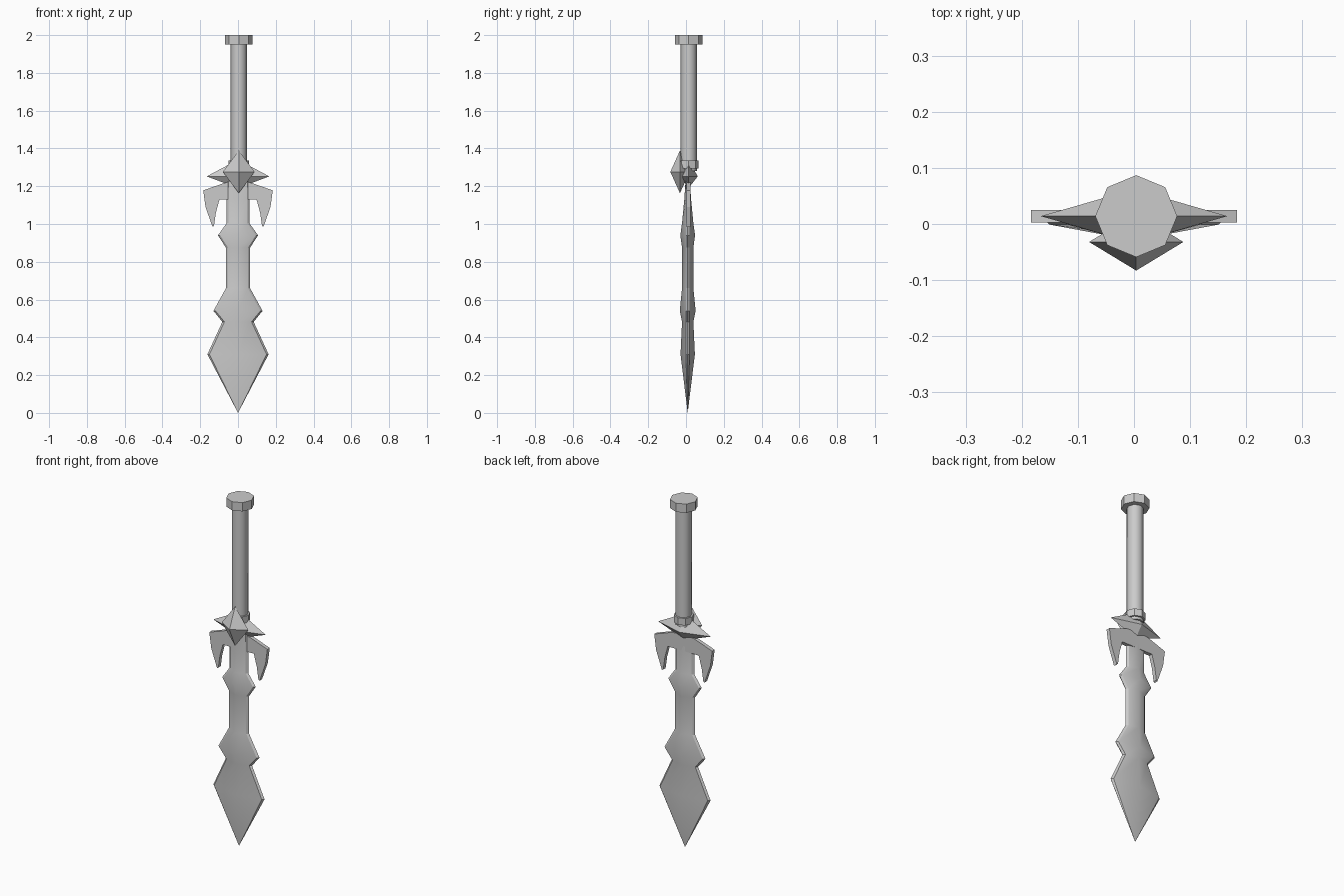
import bpy, bmesh, math

if "Cube" in bpy.data.objects:
    bpy.data.objects.remove(bpy.data.objects["Cube"])

CX, CY = 0.004, 0.014          # axis of the hilt parts


def new_object(name, bm):
    bmesh.ops.recalc_face_normals(bm, faces=bm.faces)
    me = bpy.data.meshes.new(name)
    bm.to_mesh(me)
    bm.free()
    ob = bpy.data.objects.new(name, me)
    bpy.context.collection.objects.link(ob)
    return ob


def octagon_rod(name, r, z0, z1, smooth=False):
    bpy.ops.mesh.primitive_cylinder_add(vertices=8, radius=r, depth=z1 - z0,
                                        location=(CX, CY, (z0 + z1) / 2))
    ob = bpy.context.object
    ob.name = name
    if smooth:
        bpy.ops.object.shade_smooth_by_angle(angle=math.radians(50))


def bipyramid(name, x, y, z, cx, cy, cz, top, bottom):
    bm = bmesh.new()
    belt = [bm.verts.new((cx + a * x, cy + b * y, cz))
            for a, b in ((1, 0), (0, 1), (-1, 0), (0, -1))]
    for tip_z in (top, bottom):
        tip = bm.verts.new((cx, cy, tip_z))
        for i in range(4):
            bm.faces.new((belt[i], belt[(i + 1) % 4], tip))
    return new_object(name, bm)


# blade: (height, half width, half thickness), ridged with a bevelled rim
levels = [(0, 0, 0), (0.31, 0.162, 0.038), (0.482, 0.083, 0.03),
          (0.54, 0.13, 0.042), (0.66, 0.064, 0.03), (0.875, 0.064, 0.03),
          (0.94, 0.106, 0.039), (1.005, 0.06, 0.03), (1.13, 0.06, 0.018),
          (1.235, 0.06, 0.011)]
bm = bmesh.new()
rings = []
for z, w, t in levels:
    e, wi = min(0.01, t), max(w - 0.011, 0)
    section = [(w, 0), (wi, e), (0, t), (-wi, e), (-w, 0), (-wi, -e), (0, -t), (wi, -e)]
    rings.append([bm.verts.new((x, CY - 0.005 + y, z)) for x, y in section])
for a, b in zip(rings, rings[1:]):
    for i in range(8):
        j = (i + 1) % 8
        f = bm.faces.new((a[i], a[j], b[j], b[i]))
        f.smooth = i in (1, 2, 5, 6)
bm.faces.new(rings[-1])
bmesh.ops.remove_doubles(bm, verts=bm.verts, dist=1e-5)
new_object("blade", bm)

# curved hooks beside the blade, bevelled on both faces
hook = [(0.0, 1.225), (0.07, 1.218), (0.184, 1.178), (0.172, 1.09), (0.135, 0.985),
        (0.127, 0.99), (0.117, 1.06), (0.098, 1.13), (0.0, 1.13)]
for side, label in ((1, "right"), (-1, "left")):
    bm = bmesh.new()
    for sgn in (1, -1):
        outer = [bm.verts.new((side * x, CY, z)) for x, z in hook]
        face = bm.faces.new(outer)
        bmesh.ops.inset_region(bm, faces=[face], thickness=0.006,
                               use_boundary=True, use_even_offset=True)
        for v in face.verts:
            v.co.y = CY + sgn * 0.011
    bmesh.ops.remove_doubles(bm, verts=bm.verts, dist=1e-5)
    new_object(label + "_hook", bm)

# guard and front gem
bipyramid("guard", 0.166, 0.048, 0, 0.0, CY, 1.252, 1.34, 1.19)
bipyramid("gem", 0.084, 0.051, 0, CX, -0.032, 1.276, 1.389, 1.163)

# hilt
octagon_rod("collar", 0.053, 1.295, 1.335)
octagon_rod("grip", 0.043, 1.28, 1.96, smooth=True)
octagon_rod("pommel", 0.073, 1.95, 2.0)
